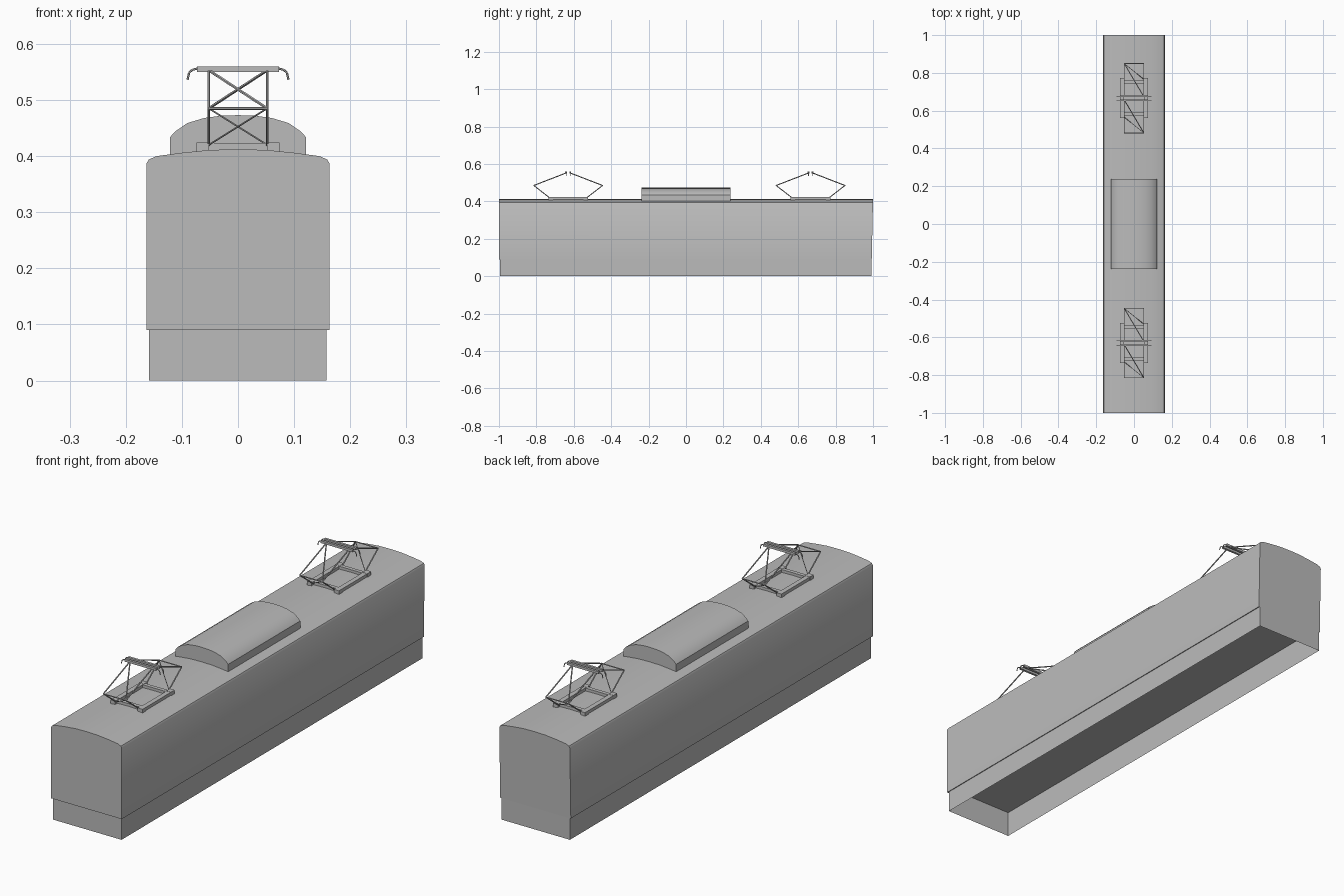
import bpy, bmesh, math
from mathutils import Vector

cube = bpy.data.objects.get("Cube")
if cube:
    bpy.data.objects.remove(cube, do_unlink=True)

grey = bpy.data.materials.new("plain_grey")
grey.use_nodes = True
COLOUR = (0.5, 0.5, 0.5, 1)
grey.diffuse_color = COLOUR
grey.node_tree.nodes["Principled BSDF"].inputs["Base Color"].default_value = COLOUR


def finish(name, bm, smooth=True):
    """Turn a bmesh into a named object in the single grey material."""
    bmesh.ops.recalc_face_normals(bm, faces=bm.faces)
    mesh = bpy.data.meshes.new(name)
    bm.to_mesh(mesh)
    bm.free()
    mesh.materials.append(grey)
    obj = bpy.data.objects.new(name, mesh)
    bpy.context.collection.objects.link(obj)
    if smooth:
        bpy.ops.object.select_all(action="DESELECT")
        obj.select_set(True)
        bpy.context.view_layer.objects.active = obj
        bpy.ops.object.shade_smooth_by_angle(angle=math.radians(35))
    return obj


def prism(half, y0, y1):
    """Extrude a mirrored (x, z) half profile along y."""
    outline = half + [(-x, z) for x, z in reversed(half) if x > 0]
    bm = bmesh.new()
    face = bm.faces.new([bm.verts.new((x, y0, z)) for x, z in outline])
    ext = bmesh.ops.extrude_face_region(bm, geom=[face])["geom"]
    moved = [v for v in ext if isinstance(v, bmesh.types.BMVert)]
    bmesh.ops.translate(bm, verts=moved, vec=(0, y1 - y0, 0))
    bmesh.ops.recalc_face_normals(bm, faces=bm.faces)
    return bm


def add_box(bm, lo, hi):
    verts = bmesh.ops.create_cube(bm, size=1)["verts"]
    lo, hi = Vector(lo), Vector(hi)
    for v in verts:
        v.co = (lo + hi) / 2 + v.co * (hi - lo)


def add_tube(bm, a, b, radius, sides=6):
    a, b = Vector(a), Vector(b)
    verts = bmesh.ops.create_cone(bm, cap_ends=True, segments=sides, radius1=radius,
                                  radius2=radius, depth=(b - a).length)["verts"]
    turn = (b - a).to_track_quat("Z", "Y")
    for v in verts:
        v.co = (a + b) / 2 + turn @ v.co


def lowest(bm):
    return min(bm.faces, key=lambda f: f.calc_center_median().z)


# Car body: arched roof, rear end leaning in slightly, open floor with a narrow ledge
BOTTOM, TOP = 0.09, 0.412
body = prism([(0.163, BOTTOM), (0.163, 0.387), (0.159, 0.394), (0.145, 0.4),
              (0.1, 0.406), (0.05, 0.411), (0, TOP)], -1, 1)
for v in body.verts:
    if v.co.y > 0:
        v.co.y -= 0.007 * (TOP - v.co.z) / (TOP - BOTTOM)
floor = lowest(body)
bmesh.ops.inset_region(body, faces=[floor], thickness=0.005)
bmesh.ops.delete(body, geom=[floor], context="FACES")
finish("car_body", body)

# Skirt: open underneath, closed by the underfloor above
skirt = bmesh.new()
add_box(skirt, (-0.159, -0.994, 0), (0.158, 0.993, 0.11))
bmesh.ops.delete(skirt, geom=[lowest(skirt)], context="FACES")
finish("skirt", skirt, smooth=False)

# Roof housing in the middle
finish("roof_housing", prism([(0.121, 0.395), (0.121, 0.434), (0.112, 0.444),
                              (0.09, 0.459), (0.06, 0.468), (0.03, 0.472),
                              (0, 0.473)], -0.238, 0.238))


def collector(prefix, yc):
    """Diamond-shaped current collector centred on yc."""
    # Base frame: two rails with feet, joined by cross beams
    frame = bmesh.new()
    for s in (-1, 1):
        x = s * 0.063
        add_box(frame, (x - 0.01, yc - 0.105, 0.41), (x + 0.01, yc + 0.105, 0.423))
        y = yc + s * 0.085
        add_box(frame, (-0.055, y - 0.008, 0.41), (0.055, y + 0.008, 0.423))
        for t in (-1, 1):
            y = yc + t * 0.094
            add_box(frame, (x - 0.011, y - 0.012, 0.398), (x + 0.011, y + 0.012, 0.424))
    finish(prefix + "_base_frame", frame, smooth=False)

    # Folding arms: lower and upper pairs, knee bars and diagonal braces
    arms = bmesh.new()
    hw = 0.052
    for s in (-1, 1):
        foot, knee, tip = [(yc + s * d, z) for d, z in
                           ((0.1, 0.42), (0.184, 0.485), (0.008, 0.553))]
        for x in (-hw, hw):
            add_tube(arms, (x, *foot), (x, *knee), 0.0026)
            add_tube(arms, (x, *knee), (x, *tip), 0.0026)
        add_tube(arms, (-hw, *knee), (hw, *knee), 0.0026)
        add_tube(arms, (-hw, *tip), (hw, *tip), 0.002)
        add_tube(arms, (-s * hw, *knee), (s * hw, *tip) if s < 0 else (hw, *tip), 0.0028)
        add_tube(arms, (-s * hw, *knee), (s * hw, *foot), 0.0016)
    finish(prefix + "_arms", arms)

    # Contact strips with drooping horns at both ends
    strips = bmesh.new()
    horn = [(0.072, 0.556), (0.081, 0.554), (0.087, 0.549), (0.09, 0.536)]
    for s in (-1, 1):
        y = yc + s * 0.011
        add_box(strips, (-0.073, y - 0.005, 0.55), (0.073, y + 0.005, 0.56))
        for side in (-1, 1):
            for (x0, z0), (x1, z1) in zip(horn, horn[1:]):
                add_tube(strips, (side * x0, y, z0), (side * x1, y, z1), 0.002)
    finish(prefix + "_contact_strips", strips)


collector("front_collector", -0.63)
collector("rear_collector", 0.666)
